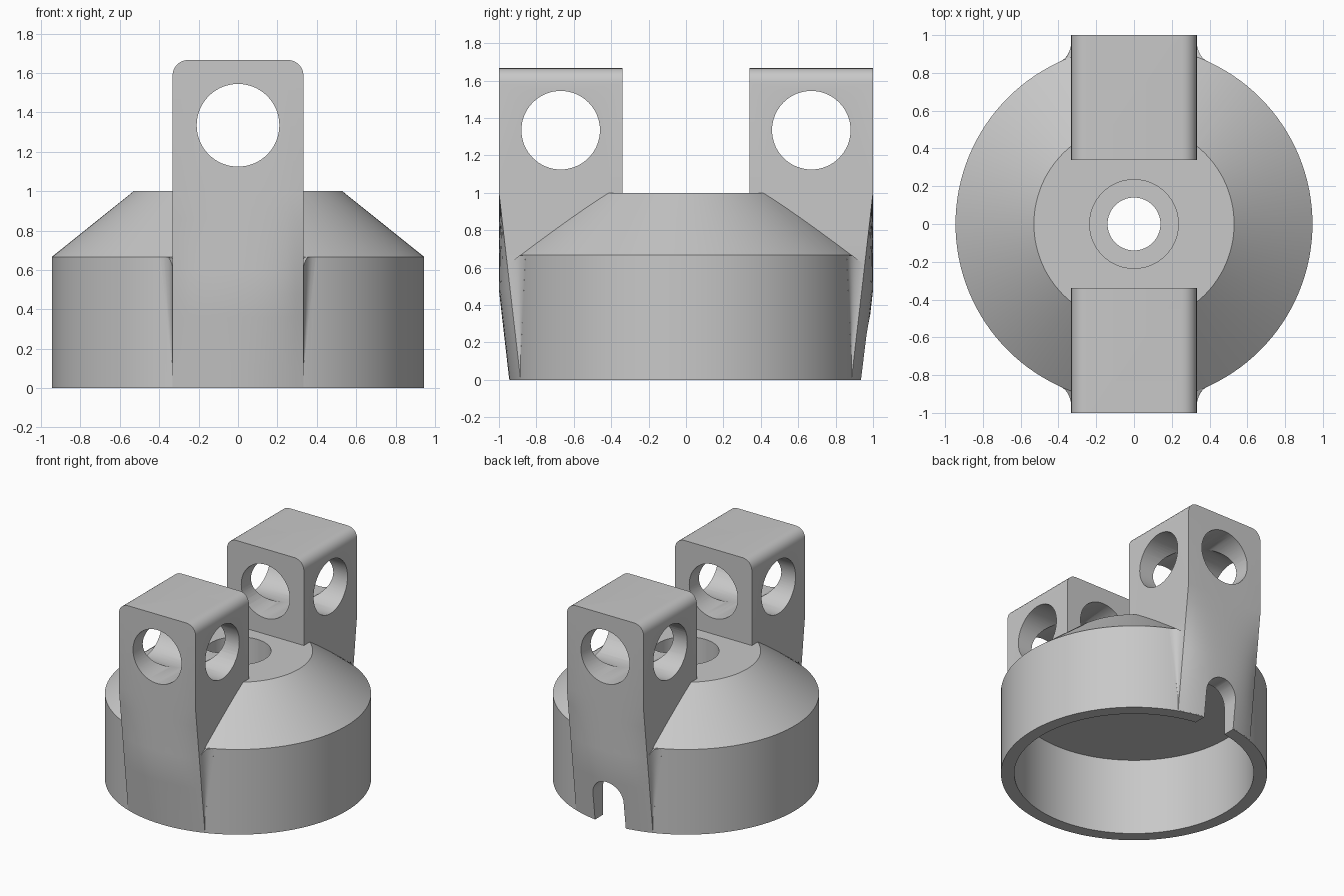
import bpy, bmesh, math
from mathutils import Matrix

if "Cube" in bpy.data.objects:
    bpy.data.objects.remove(bpy.data.objects["Cube"])

R, W, RB = 0.945, 0.333, 0.08   # body radius, lug half width, lug top rounding

grey = bpy.data.materials.new("light_grey")
grey.diffuse_color = (0.58, 0.58, 0.58, 1)
grey.use_nodes = True
grey.node_tree.nodes["Principled BSDF"].inputs["Base Color"].default_value = grey.diffuse_color


def make(name, bm):
    bmesh.ops.recalc_face_normals(bm, faces=bm.faces)
    me = bpy.data.meshes.new(name)
    bm.to_mesh(me)
    bm.free()
    me.materials.append(grey)
    ob = bpy.data.objects.new(name, me)
    bpy.context.collection.objects.link(ob)
    return ob


def loft(name, loops, sy=1, sx=1):
    """Skin a stack of closed loops and cap both ends."""
    bm = bmesh.new()
    rows = [[bm.verts.new((x * sx, y * sy, z)) for x, y, z in lp] for lp in loops]
    n = len(rows[0])
    for a, b in zip(rows, rows[1:]):
        for i in range(n):
            j = (i + 1) % n
            bm.faces.new((a[i], a[j], b[j], b[i]))
    bm.faces.new(rows[0])
    bm.faces.new(rows[-1])
    return make(name, bm)


def ring(r, z, n=128):
    return [(r * math.cos(2 * math.pi * i / n), r * math.sin(2 * math.pi * i / n), z)
            for i in range(n)]


def rod(name, r, length, centre, axis, n=64):
    bm = bmesh.new()
    bmesh.ops.create_cone(bm, cap_ends=True, segments=n, radius1=r, radius2=r, depth=length)
    rot = {'X': Matrix.Rotation(math.pi / 2, 4, 'Y'),
           'Y': Matrix.Rotation(math.pi / 2, 4, 'X'), 'Z': Matrix()}[axis]
    bmesh.ops.transform(bm, matrix=Matrix.Translation(centre) @ rot, verts=bm.verts)
    return make(name, bm)


def combine(target, other, op):
    m = target.modifiers.new("bool", 'BOOLEAN')
    m.operation, m.object, m.solver = op, other, 'EXACT'
    bpy.context.view_layer.objects.active = target
    bpy.ops.object.modifier_apply(modifier=m.name)
    bpy.data.objects.remove(other)


# Round housing with conical shoulder
housing = loft("housing", [ring(R, 0), ring(R, 0.667), ring(0.53, 1.0)])


# Lug: flat outer face above, melting into the round wall below
def lug_loop(z):
    hx = W
    if z > 1.667 - RB:
        hx = W - RB + math.sqrt(max(0, RB**2 - (z - 1.667 + RB)**2))
    pts = [(-hx, 0.34, z), (hx, 0.34, z)]
    for i in range(17):
        t = 1 - i / 8
        c = math.sqrt(R * R - (t * W)**2)
        f = 1 if z >= 1 else (1 - t * t) * min(1, z / 0.48) + t * t * z
        pts.append((t * hx, c + (1 - c) * f, z))
    return pts


levels = [0.005, 0.12, 0.24, 0.36, 0.48, 0.6, 0.73, 0.86, 1.0, 1.667 - RB]
levels += [1.667 - RB + RB * math.sin(math.radians(a)) for a in (15, 30, 45, 60, 75, 90)]


# Concave fillet between lug side and round wall
def fillet_loop(s):
    a = (W, 0.884 + 0.066 * s)
    bx = W + 0.062 * s
    b = (bx, math.sqrt(R * R - bx * bx))
    k = (W + 0.01 * s, 0.884 - 0.004 * s)
    pts = []
    for i in range(7):
        t = i / 6
        x, y = [(1 - t)**2 * a[m] + 2 * t * (1 - t) * k[m] + t * t * b[m] for m in (0, 1)]
        pts.append((x, y, 0.1 + 0.52 * s + 0.045 * s * min(1, 2 * t)))
    z = 0.1 + 0.565 * s
    return pts + [(bx - 0.01, b[1] - 0.05, z), (W - 0.03, 0.84, z)]


for sy in (1, -1):
    combine(housing, loft("lug", [lug_loop(z) for z in levels], sy), 'UNION')
    for sx in (1, -1):
        loops = [fillet_loop(s) for s in (0.05, 0.35, 0.7, 1.0)]
        combine(housing, loft("fillet", loops, sy, sx), 'UNION')

# Hollow underside, centre bore and its counterbore
combine(housing, rod("cavity", 0.85, 1.2, (0, 0, 0), 'Z', 128), 'DIFFERENCE')
combine(housing, rod("bore", 0.14, 3, (0, 0, 0.5), 'Z'), 'DIFFERENCE')
combine(housing, rod("counterbore", 0.235, 0.5, (0, 0, 1.0), 'Z'), 'DIFFERENCE')

# Crossed pin holes through the lugs
combine(housing, rod("long_pin_hole", 0.21, 3, (0, 0, 1.335), 'Y'), 'DIFFERENCE')
for y in (0.67, -0.67):
    combine(housing, rod("cross_pin_hole", 0.21, 2, (0, y, 1.335), 'X'), 'DIFFERENCE')

# Round-topped cable notch in the rear wall
S = 0.133
arch = [(-S, -0.1), (S, -0.1)]
arch += [(S * math.cos(math.pi * i / 20), 0.215 + S * math.sin(math.pi * i / 20)) for i in range(21)]
notch = loft("notch", [[(x, y, z) for x, z in arch] for y in (0.6, 1.2)])
combine(housing, notch, 'DIFFERENCE')

# Smooth round surfaces, crisp edges
bpy.ops.object.select_all(action='DESELECT')
housing.select_set(True)
bpy.context.view_layer.objects.active = housing
bpy.ops.object.shade_smooth_by_angle(angle=math.radians(25))
